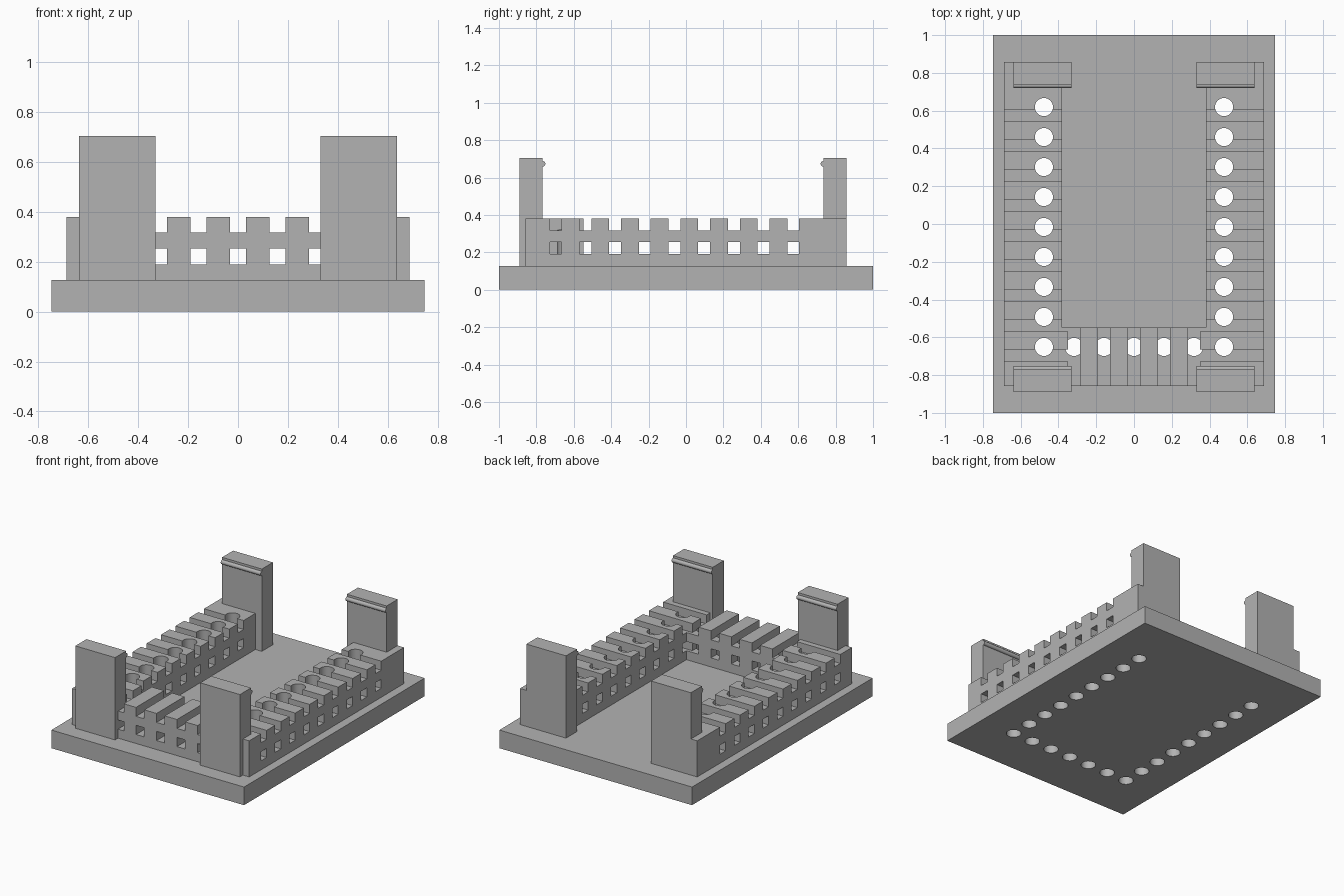
import bpy
import bmesh
from mathutils import Matrix, Vector

if "Cube" in bpy.data.objects:
    bpy.data.objects.remove(bpy.data.objects["Cube"], do_unlink=True)

grey = bpy.data.materials.new("plain grey")
grey.use_nodes = True
GREY = (0.45, 0.45, 0.45, 1)
grey.diffuse_color = GREY
grey.node_tree.nodes["Principled BSDF"].inputs["Base Color"].default_value = GREY

PITCH = 0.1587
SLOT = 0.0635
DECK, RAIL_TOP, TOWER_TOP = 0.127, 0.38, 0.704


def add_box(bm, x, y, z):
    size = Vector((x[1] - x[0], y[1] - y[0], z[1] - z[0]))
    mid = Vector((sum(x), sum(y), sum(z))) / 2
    bmesh.ops.create_cube(bm, size=1, matrix=Matrix.Translation(mid) @ Matrix.Diagonal(size).to_4x4())


def add_rod(bm, centre, radius, length, sides, axis="Z"):
    turn = Matrix.Rotation(1.5707963, 4, "Y") if axis == "X" else Matrix.Identity(4)
    bmesh.ops.create_cone(bm, cap_ends=True, segments=sides, radius1=radius, radius2=radius,
                          depth=length, matrix=Matrix.Translation(centre) @ turn)


def finish(bm, name):
    mesh = bpy.data.meshes.new(name)
    bm.to_mesh(mesh)
    bm.free()
    obj = bpy.data.objects.new(name, mesh)
    mesh.materials.append(grey)
    bpy.context.collection.objects.link(obj)
    return obj


def cut(obj, cutter):
    mod = obj.modifiers.new("cut", "BOOLEAN")
    mod.operation, mod.solver, mod.object = "DIFFERENCE", "EXACT", cutter
    bpy.context.view_layer.objects.active = obj
    bpy.ops.object.modifier_apply(modifier=mod.name)


# Base plate
bm = bmesh.new()
add_box(bm, (-0.747, 0.747), (-1, 1), (0, DECK))
base = finish(bm, "base_plate")

# U-shaped rail, extruded from its outline
bm = bmesh.new()
half = [(0.687, -0.857), (0.687, 0.857), (0.38, 0.857), (0.38, -0.548)]
outline = half + [(-x, y) for x, y in reversed(half)]
face = bm.faces.new([bm.verts.new((x, y, DECK)) for x, y in outline])
top = bmesh.ops.extrude_face_region(bm, geom=[face], use_keep_orig=True)["geom"]
bmesh.ops.translate(bm, vec=(0, 0, RAIL_TOP - DECK),
                    verts=[v for v in top if isinstance(v, bmesh.types.BMVert)])
bmesh.ops.recalc_face_normals(bm, faces=bm.faces)
rail = finish(bm, "u_shaped_rail")

# Cutters: open top slots, square windows and round wire holes
side_slots, front_slots = bmesh.new(), bmesh.new()
side_holes, front_holes = bmesh.new(), bmesh.new()
levels = [(0.19, 0.254), (0.317, 0.45)]
for i in range(9):
    y = 0.605 - i * PITCH
    for s in (-1, 1):
        for z in levels:
            add_box(side_slots, sorted((s * 0.34, s * 0.75)), (y - SLOT, y), z)
        add_rod(side_holes, (s * 0.477, y + 0.014, 0.2), 0.048, 0.6, 32)
for i in range(-2, 3):
    x = i * PITCH
    for z in levels:
        add_box(front_slots, (x - SLOT / 2, x + SLOT / 2), (-0.95, -0.5), z)
    add_rod(front_holes, (x, -0.651, 0.11), 0.048, 0.42, 32)

cutters = [finish(b, n) for b, n in ((side_slots, "side_slot_cutter"), (front_slots, "front_slot_cutter"),
                                     (side_holes, "side_hole_cutter"), (front_holes, "front_hole_cutter"))]
for cutter in cutters:
    cutter.hide_render = True
    cut(rail, cutter)
    if "hole" in cutter.name:
        cut(base, cutter)
for cutter in cutters:
    bpy.data.objects.remove(cutter, do_unlink=True)

# Corner clips with a rounded snap ridge on the inner face
for end, y, inner in (("front", (-0.89, -0.767), -0.767), ("back", (0.735, 0.857), 0.735)):
    for side, s in (("left", 1), ("right", -1)):
        bm = bmesh.new()
        add_box(bm, sorted((s * 0.33, s * 0.638)), y, (DECK, TOWER_TOP))
        finish(bm, f"{end}_{side}_clip")
        bm = bmesh.new()
        add_rod(bm, (s * 0.484, inner, 0.673), 0.0155, 0.308, 12, "X")
        finish(bm, f"{end}_{side}_snap_ridge")

# Smooth bores and ridges, crisp edges elsewhere
for obj in bpy.context.view_layer.objects:
    obj.select_set(obj.type == "MESH" and grey.name in obj.data.materials)
bpy.ops.object.shade_smooth_by_angle(angle=0.6)
